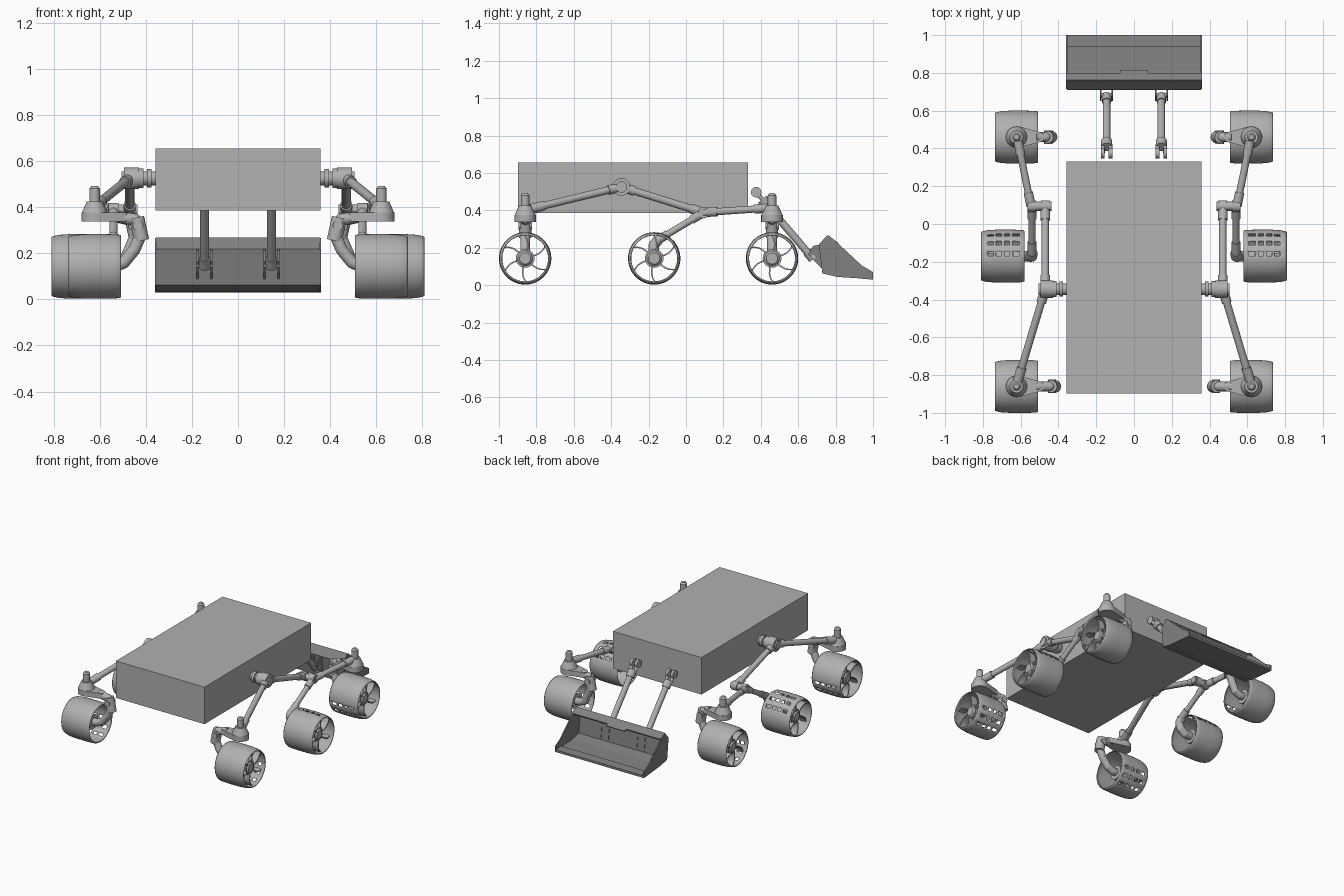
import bpy, bmesh, math
from mathutils import Vector, Matrix

if "Cube" in bpy.data.objects:
    bpy.data.objects.remove(bpy.data.objects["Cube"])


def material(name, v):
    m = bpy.data.materials.new(name)
    m.diffuse_color = (v, v, v, 1)
    m.use_nodes = True
    m.node_tree.nodes["Principled BSDF"].inputs["Base Color"].default_value = m.diffuse_color
    return m


GREY = material("light grey metal", 0.44)
DARK = material("dark grey steel", 0.22)


def finish(name, bm, mat=GREY, mirror=True, smooth=True):
    bmesh.ops.recalc_face_normals(bm, faces=bm.faces)
    me = bpy.data.meshes.new(name)
    bm.to_mesh(me)
    bm.free()
    ob = bpy.data.objects.new(name, me)
    bpy.context.collection.objects.link(ob)
    me.materials.append(mat)
    if smooth:
        bpy.context.view_layer.objects.active = ob
        bpy.ops.object.select_all(action='DESELECT')
        ob.select_set(True)
        bpy.ops.object.shade_smooth_by_angle(angle=math.radians(35))
    if mirror:
        ob.modifiers.new("Mirror", 'MIRROR')
    return ob


def rod(bm, a, b, r1, r2=None, seg=20):
    a, b = Vector(a), Vector(b)
    d = b - a
    mat = Matrix.Translation((a + b) / 2) @ d.to_track_quat('Z', 'Y').to_matrix().to_4x4()
    bmesh.ops.create_cone(bm, cap_ends=True, segments=seg, radius1=r1,
                          radius2=r1 if r2 is None else r2, depth=d.length, matrix=mat)


def ball(bm, p, r):
    bmesh.ops.create_uvsphere(bm, u_segments=16, v_segments=10, radius=r,
                              matrix=Matrix.Translation(p))


def tube(bm, pts, r):
    for a, b in zip(pts, pts[1:]):
        rod(bm, a, b, r)
    for p in pts[1:-1]:
        ball(bm, p, r)


def arm(bm, a, b, r):
    # rod with thicker collars near both ends
    a, b = Vector(a), Vector(b)
    rod(bm, a, b, r)
    d = (b - a).normalized()
    rod(bm, a, a + d * 0.075, r * 1.3)
    rod(bm, b - d * 0.075, b, r * 1.3)


def slab(bm, outline, x0, x1):
    # side outline (y, z) extruded along x
    f = bm.faces.new([bm.verts.new((x0, y, z)) for y, z in outline])
    ext = bmesh.ops.extrude_face_region(bm, geom=[f])
    bmesh.ops.translate(bm, vec=(x1 - x0, 0, 0),
                        verts=[v for v in ext["geom"] if isinstance(v, bmesh.types.BMVert)])


def wheel(name, cx, cy, slot_deg):
    cz, n = 0.143, 72
    # barrel tread; alternate columns and rows are opened as slots
    prof = [(-.115, .133), (-.108, .137), (-.088, .139), (-.05, .14), (-.036, .14), (-.008, .14),
            (.008, .14), (.036, .14), (.05, .139), (.08, .137), (.105, .132), (.115, .128)]
    slots = {2, 4, 6, 8}
    start = round(slot_deg / 5) - 6
    rows = {(start + k) % n for k in (0, 1, 5, 6, 10, 11)}
    bm = bmesh.new()
    rings = [[bm.verts.new((cx + x, cy + r * math.cos(math.tau * i / n),
                            cz + r * math.sin(math.tau * i / n))) for i in range(n)]
             for x, r in prof]
    for j in range(len(prof) - 1):
        for i in range(n):
            if j in slots and i in rows:
                continue
            k = (i + 1) % n
            bm.faces.new((rings[j][i], rings[j][k], rings[j + 1][k], rings[j + 1][i]))
    ob = finish(name + "_tread", bm)
    sol = ob.modifiers.new("Wall", 'SOLIDIFY')
    sol.thickness = 0.006
    sol.offset = -1
    # hub and six curved spokes
    bm = bmesh.new()
    rod(bm, (cx - .06, cy, cz), (cx + .075, cy, cz), .05, seg=32)
    rod(bm, (cx + .075, cy, cz), (cx + .085, cy, cz), .04, .03, seg=32)
    for s in range(6):
        line = []
        for t in range(6):
            r = .045 + .089 * t / 5
            a = s * math.tau / 6 + 0.3 + 0.32 * (t / 5) ** 2
            line.append((r, a))
        side = [[(r, a - .004 / r) for r, a in line], [(r, a + .004 / r) for r, a in line]]
        pos = lambda x, p: bm.verts.new((cx + x, cy + p[0] * math.cos(p[1]), cz + p[0] * math.sin(p[1])))
        sec = [(pos(.035, p), pos(.085, p), pos(.085, q), pos(.035, q)) for p, q in zip(*side)]
        for u, v in zip(sec, sec[1:]):
            for k in range(4):
                bm.faces.new((u[k], u[(k + 1) % 4], v[(k + 1) % 4], v[k]))
    finish(name + "_hub_and_spokes", bm)


def steering(name, y, inner):
    # pivot post, cone housing and teardrop base
    x = 0.622
    bm = bmesh.new()
    rod(bm, (x, y, .375), (x, y, .425), .056, .034, 32)
    rod(bm, (x, y, .42), (x, y, .48), .023)
    rod(bm, (x, y, .48), (x, y, .492), .023, .014)
    verts = []
    for px, r in ((x, .058), (.50, .026)):
        for i in range(24):
            a = math.tau * i / 24
            verts += [bm.verts.new((px + r * math.cos(a), y + r * math.sin(a), z)) for z in (.338, .376)]
    bmesh.ops.convex_hull(bm, input=verts)
    finish(name + "_steering", bm)
    # bent strut that reaches into the wheel
    bm = bmesh.new()
    tube(bm, [(.52, y, .358), (inner + .035, y, .345), (inner + .012, y, .28),
              (inner + .04, y, .215), (.495, y, .16), (.535, y, .143), (.62, y, .143)], .026)
    rod(bm, (inner + .03, y, .355), (inner + .008, y, .255), .033)
    rod(bm, (inner + .024, y - .036, .32), (inner + .024, y + .036, .32), .022)
    finish(name + "_wheel_strut", bm)


# Body box
bm = bmesh.new()
bmesh.ops.create_cube(bm, size=1, matrix=Matrix.Translation((0, -.283, .52))
                      @ Matrix.Diagonal((.716, 1.23, .27, 1)))
finish("body", bm, mirror=False, smooth=False)

# Wheels
wheel("front_wheel", .622, -.86, -35)
wheel("middle_wheel", .694, -.17, 62)
wheel("rear_wheel", .622, .46, 215)
steering("front", -.86, .41)
steering("rear", .46, .43)

# Rocker: stepped shoulder joint with arms to the front wheel and bogie
P, B = Vector((.47, -.345, .525)), Vector((.47, .094, .388))
bm = bmesh.new()
for x0, x1, r in ((.355, .375, .03), (.375, .395, .04), (.395, .41, .03), (.41, .43, .042),
                  (.43, .495, .047), (.495, .505, .03)):
    rod(bm, (x0, P.y, P.z), (x1, P.y, P.z), r, seg=28)
finish("rocker_joint", bm)
bm = bmesh.new()
arm(bm, P, (.615, -.83, .408), .02)
arm(bm, P, B, .02)
finish("rocker_arms", bm)

# Bogie: pivot pin with arms to the rear and middle wheels
bm = bmesh.new()
rod(bm, (.437, B.y, B.z), (.565, B.y, B.z), .024)
for x in (.47, .54):
    rod(bm, (x - .022, B.y, B.z), (x + .022, B.y, B.z), .031)
finish("bogie_pivot", bm)
bm = bmesh.new()
arm(bm, (.545, B.y, B.z), (.615, .44, .412), .019)
arm(bm, (.54, B.y, B.z), (.54, -.16, .235), .018)
tube(bm, [(.54, -.15, .24), (.54, -.172, .215), (.55, -.172, .17), (.585, -.17, .143), (.65, -.17, .143)], .028)
finish("bogie_arms", bm)

# Scoop lift arms with forked upper ends
X = .145
top, low = Vector((X, .375, .497)), Vector((X, .68, .14))
d = (low - top).normalized()
bm = bmesh.new()
rod(bm, top + d * .06, low, .02)
rod(bm, top + d * .05, top + d * .10, .029)
rod(bm, low - d * .05, low, .025)
for s in (-1, 1):
    off = Vector((s * .02, 0, 0))
    rod(bm, top + off, top + off + d * .07, .011)
    rod(bm, top + off * .5, top + off * 1.5, .028)
rod(bm, (X - .035, .68, .15), (X + .035, .68, .15), .013)
finish("lift_arms", bm)

# Scoop shell, side plates, cutting edge and brackets
bm = bmesh.new()
line = [(.762, .262), (.718, .215), (.735, .068), (.81, .052), (.993, .04)]
strip = [[bm.verts.new((x, y, z)) for y, z in line] for x in (-.355, .355)]
for i in range(len(line) - 1):
    bm.faces.new((strip[0][i], strip[0][i + 1], strip[1][i + 1], strip[1][i]))
ob = finish("scoop_shell", bm, DARK, mirror=False, smooth=False)
ob.modifiers.new("Thickness", 'SOLIDIFY').thickness = 0.008

bm = bmesh.new()
slab(bm, [(.715, .215), (.762, .267), (.80, .235), (.94, .105), (1, .07), (1, .03), (.81, .047), (.732, .062)],
     .352, .36)
finish("scoop_side_plate", bm, DARK, smooth=False)

bm = bmesh.new()
slab(bm, [(.762, .266), (.80, .236), (.797, .226), (.758, .256)], -.352, .352)
slab(bm, [(.797, .238), (.815, .226), (.812, .22), (.794, .232)], -.075, .075)
slab(bm, [(.94, .052), (1, .046), (1, .03), (.94, .034)], -.358, .358)
finish("scoop_rim_and_cutting_edge", bm, DARK, mirror=False, smooth=False)

bm = bmesh.new()
for s in (-1, 1):
    slab(bm, [(.652, .165), (.68, .21), (.72, .218), (.738, .075)], X + s * .03 - .004, X + s * .03 + .004)
finish("scoop_brackets", bm, DARK, smooth=False)
